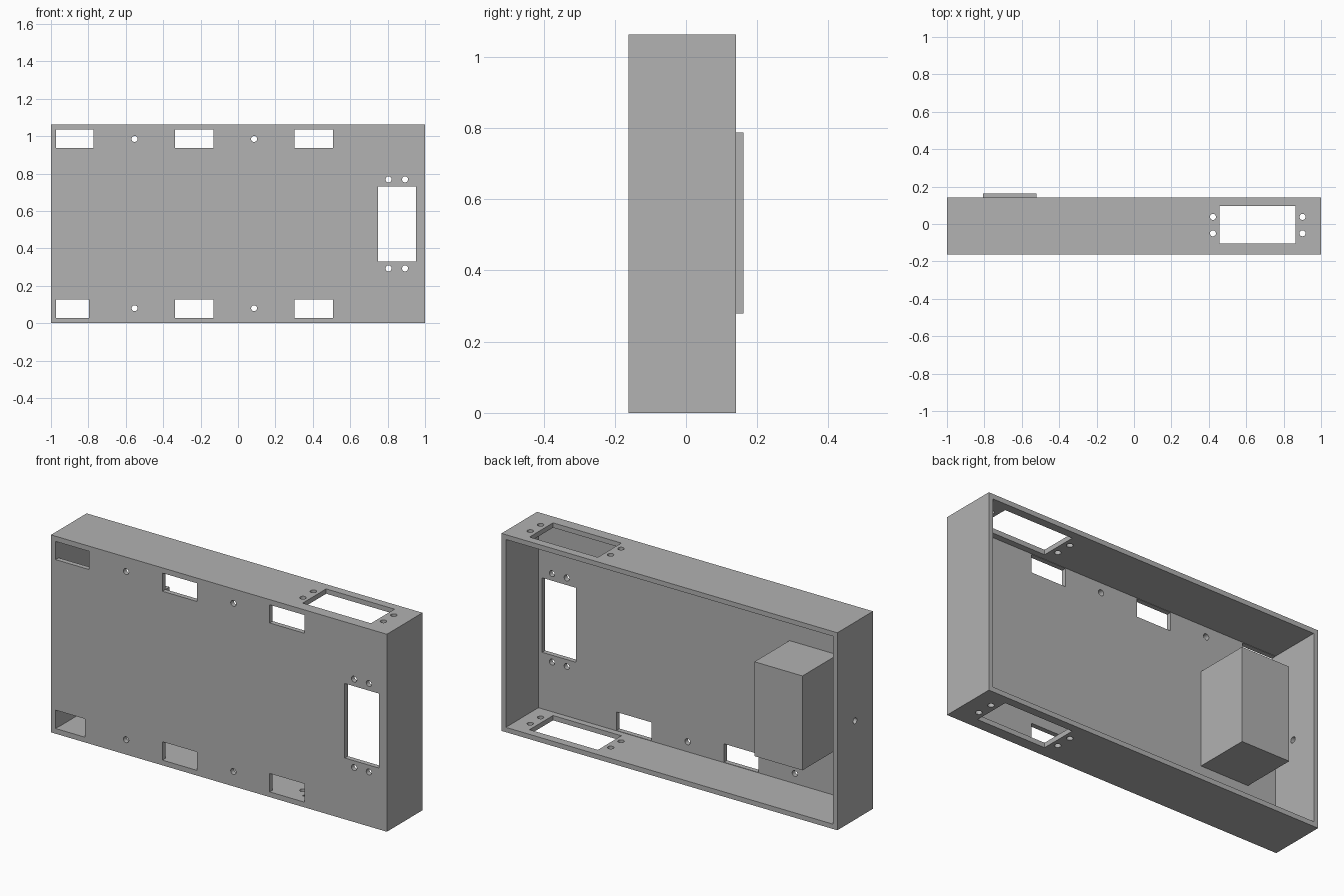
import bpy
import bmesh
from math import pi
from mathutils import Matrix, Vector

default = bpy.data.objects.get("Cube")
if default:
    bpy.data.objects.remove(default, do_unlink=True)

# Main dimensions
WALL = 0.026
FRONT, BACK, HEIGHT = -0.162, 0.141, 1.063
PLATE = FRONT + WALL
HOLE_RADIUS = 0.016

grey = bpy.data.materials.new("plain grey")
grey.use_nodes = True
colour = (0.445, 0.445, 0.445, 1)
grey.diffuse_color = colour
grey.node_tree.nodes["Principled BSDF"].inputs["Base Color"].default_value = colour


def add_box(bm, x, y, z):
    """Box from three (low, high) ranges."""
    ranges = (x, y, z)
    centre = Vector([(a + b) / 2 for a, b in ranges])
    size = [b - a for a, b in ranges]
    bmesh.ops.create_cube(bm, size=1, matrix=Matrix.Translation(centre) @ Matrix.Diagonal((*size, 1)))


def add_pin(bm, centre, axis, length):
    """Round drill along one axis."""
    turn = {"X": Matrix.Rotation(pi / 2, 4, "Y"),
            "Y": Matrix.Rotation(pi / 2, 4, "X"),
            "Z": Matrix.Identity(4)}[axis]
    bmesh.ops.create_cone(bm, cap_ends=True, segments=32, radius1=HOLE_RADIUS,
                          radius2=HOLE_RADIUS, depth=length,
                          matrix=Matrix.Translation(centre) @ turn)


def make_object(name, bm):
    bmesh.ops.recalc_face_normals(bm, faces=bm.faces)
    mesh = bpy.data.meshes.new(name)
    bm.to_mesh(mesh)
    bm.free()
    mesh.materials.append(grey)
    obj = bpy.data.objects.new(name, mesh)
    bpy.context.collection.objects.link(obj)
    return obj


def cut(target, cutter):
    cutter.hide_render = True
    mod = target.modifiers.new("cut", "BOOLEAN")
    mod.operation = "DIFFERENCE"
    mod.solver = "EXACT"
    mod.object = cutter
    bpy.context.view_layer.objects.active = target
    bpy.ops.object.modifier_apply(modifier=mod.name)
    bpy.data.objects.remove(cutter, do_unlink=True)


# Open-backed housing
bm = bmesh.new()
add_box(bm, (-1, 1), (FRONT, BACK), (0, HEIGHT))
housing = make_object("housing", bm)

bm = bmesh.new()
add_box(bm, (WALL - 1, 1 - WALL), (PLATE, BACK + 0.1), (WALL, HEIGHT - WALL))
cut(housing, make_object("cavity_cutter", bm))

# Openings through the front plate
bm = bmesh.new()
depth = (FRONT - 0.1, PLATE + 0.002)
upper, lower = (0.937, 1.035), (0.028, 0.127)
for z, first_end in ((upper, -0.773), (lower, -0.797)):
    for x in ((-0.973, first_end), (-0.337, -0.131), (0.302, 0.508)):
        add_box(bm, x, depth, z)
add_box(bm, (0.749, 0.952), depth, (0.33, 0.731))

# Screw holes through the front plate
for xs, zs in (((-0.553, 0.086), (0.08, 0.985)), ((0.805, 0.893), (0.293, 0.769))):
    for x in xs:
        for z in zs:
            add_pin(bm, (x, FRONT, z), "Y", 0.1)

# Matching openings and screw holes through top and bottom
add_box(bm, (0.457, 0.864), (-0.103, 0.097), (-0.1, HEIGHT + 0.1))
for x in (0.422, 0.901):
    for y in (-0.05, 0.038):
        add_pin(bm, (x, y, HEIGHT / 2), "Z", HEIGHT + 0.2)

# Single hole in the end wall
add_pin(bm, (-1, -0.01, HEIGHT / 2), "X", 0.1)
cut(housing, make_object("opening_cutter", bm))

# Solid block standing on the inside of the front plate
bm = bmesh.new()
add_box(bm, (-0.807, -0.521), (PLATE - 0.005, 0.162), (0.279, 0.787))
make_object("inner_block", bm)
